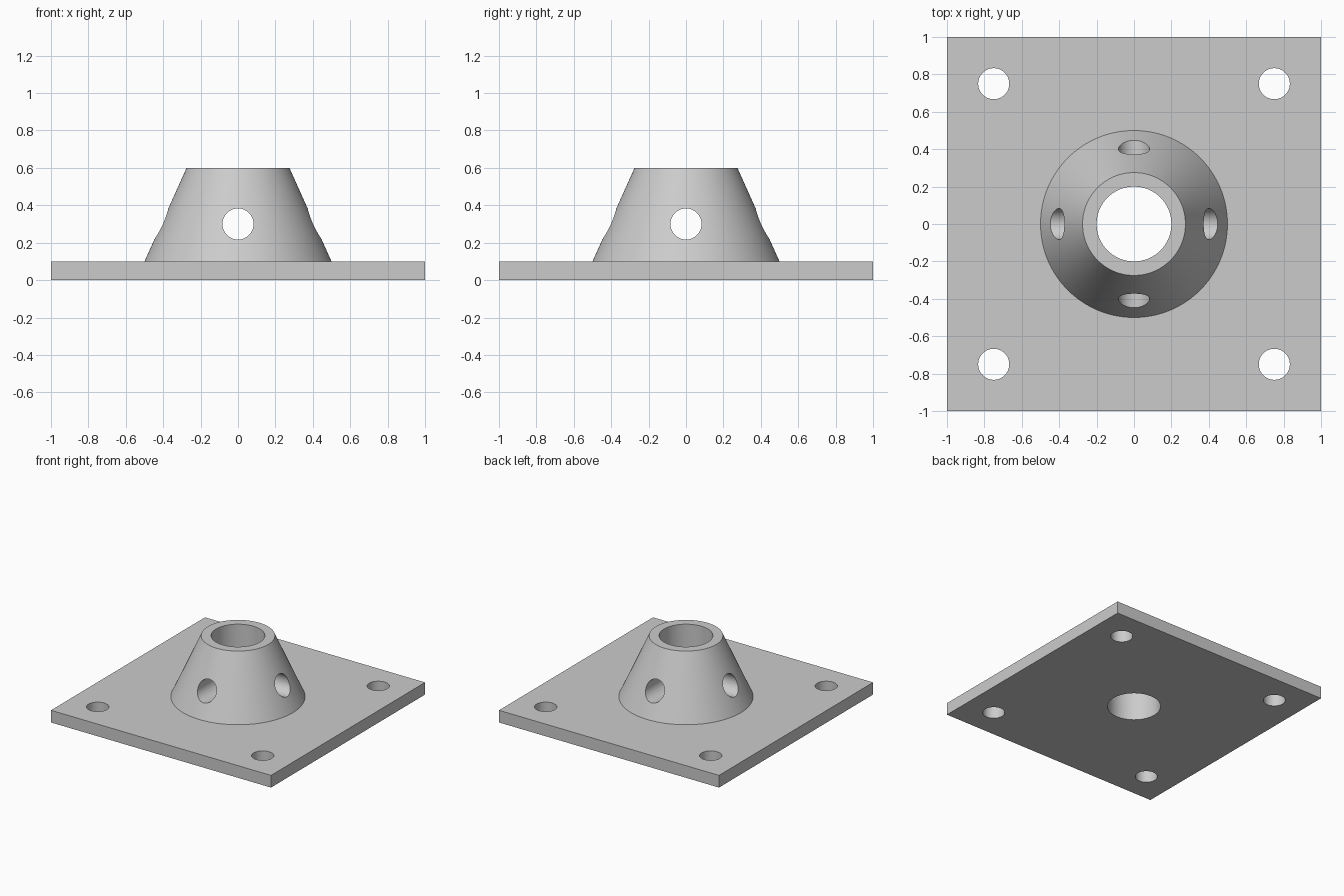
import bpy
from math import pi, radians

default = bpy.data.objects.get("Cube")
if default:
    bpy.data.objects.remove(default, do_unlink=True)

PLATE_TOP, TOP = 0.1, 0.6
BASE_R, RIM_R, BORE_R, HOLE_R = 0.5, 0.275, 0.2, 0.083

# Single metal colour
metal = bpy.data.materials.new("grey metal")
metal.use_nodes = True
grey = (0.6, 0.6, 0.6, 1)
metal.diffuse_color = grey
metal.node_tree.nodes["Principled BSDF"].inputs["Base Color"].default_value = grey


def cylinder(name, radius, depth, location, rotation=(0, 0, 0)):
    bpy.ops.mesh.primitive_cylinder_add(vertices=64, radius=radius, depth=depth,
                                        location=location, rotation=rotation)
    obj = bpy.context.object
    obj.name = name
    obj.hide_render = True
    return obj


def combine(target, tool, operation):
    """Apply a boolean to the target and discard the tool."""
    mod = target.modifiers.new(tool.name, 'BOOLEAN')
    mod.operation, mod.object, mod.solver = operation, tool, 'EXACT'
    bpy.context.view_layer.objects.active = target
    bpy.ops.object.modifier_apply(modifier=mod.name)
    bpy.data.objects.remove(tool, do_unlink=True)


# Square base plate
bpy.ops.mesh.primitive_cube_add(size=1, location=(0, 0, PLATE_TOP / 2))
flange = bpy.context.object
flange.name = "mounting_flange"
flange.scale = (2, 2, PLATE_TOP)
bpy.ops.object.transform_apply(location=True, rotation=False, scale=True)
flange.data.materials.append(metal)

# Tapered socket, sunk slightly into the plate for a clean union
sink = PLATE_TOP / 2
slope = (BASE_R - RIM_R) / (TOP - PLATE_TOP)
bpy.ops.mesh.primitive_cone_add(vertices=128, radius1=BASE_R + slope * sink, radius2=RIM_R,
                                depth=TOP - sink, location=(0, 0, (TOP + sink) / 2))
socket = bpy.context.object
socket.name = "tapered_socket"
socket.data.materials.append(metal)
combine(flange, socket, 'UNION')

# Vertical bore through socket and plate
combine(flange, cylinder("bore", BORE_R, 2, (0, 0, 0.3)), 'DIFFERENCE')

# Cross holes through the socket wall, front to back and side to side
for rotation in ((pi / 2, 0, 0), (0, pi / 2, 0)):
    combine(flange, cylinder("cross_hole", HOLE_R, 2, (0, 0, 0.3), rotation), 'DIFFERENCE')

# Corner bolt holes
for x in (-0.75, 0.75):
    for y in (-0.75, 0.75):
        combine(flange, cylinder("bolt_hole", HOLE_R, 1, (x, y, 0)), 'DIFFERENCE')

# Smooth round walls, crisp edges
bpy.ops.object.select_all(action='DESELECT')
flange.select_set(True)
bpy.context.view_layer.objects.active = flange
bpy.ops.object.shade_smooth_by_angle(angle=radians(30))
